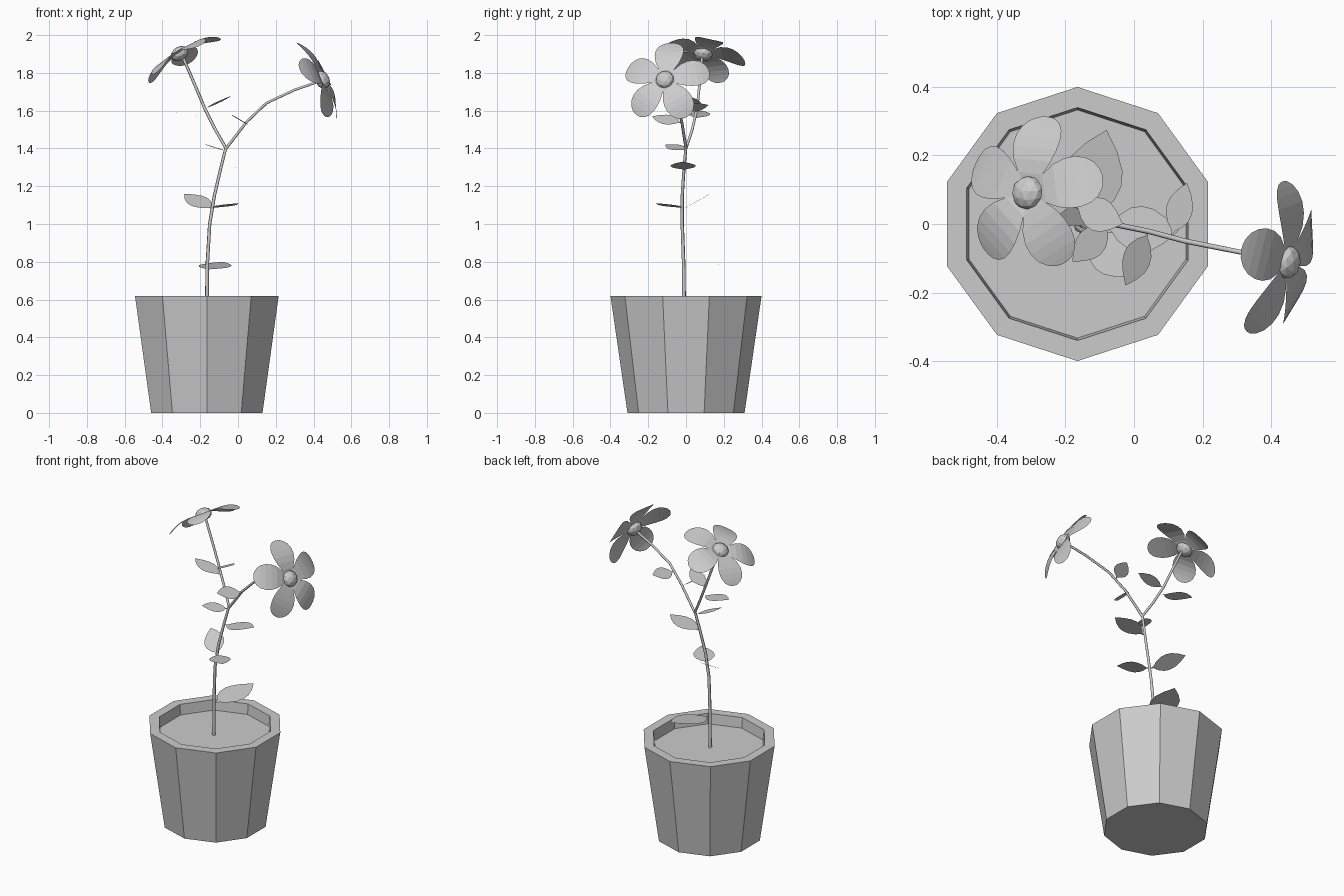
import bpy, bmesh, math
from mathutils import Vector, Matrix

if "Cube" in bpy.data.objects:
    bpy.data.objects.remove(bpy.data.objects["Cube"])


def make(name, verts, faces):
    me = bpy.data.meshes.new(name)
    me.from_pydata([tuple(v) for v in verts], [], faces)
    ob = bpy.data.objects.new(name, me)
    bpy.context.collection.objects.link(ob)
    return ob


def frame(normal, ref):
    """Right-handed axes with z along normal and x close to ref."""
    n = Vector(normal).normalized()
    x = Vector(ref)
    x = (x - n * x.dot(n)).normalized()
    return x, n.cross(x), n


# Ten-sided pot with rim and sunken soil
def pot():
    sides, verts, faces = 10, [], []
    rings = [(0.31, 0), (0.40, 0.62), (0.34, 0.62), (0.333, 0.555)]
    for r, z in rings:
        for i in range(sides):
            a = math.pi / 2 + math.tau * i / sides
            verts.append((-0.165 + r * math.cos(a), r * math.sin(a), z))
    for k in range(len(rings) - 1):
        for i in range(sides):
            j = (i + 1) % sides
            faces.append((k * sides + i, k * sides + j,
                          (k + 1) * sides + j, (k + 1) * sides + i))
    faces.append(tuple(reversed(range(sides))))
    last = (len(rings) - 1) * sides
    faces.append(tuple(range(last, last + sides)))
    make("pot", verts, faces)


# Stems as thin tapered tubes
def stem(name, pts, r0, r1):
    cu = bpy.data.curves.new(name, 'CURVE')
    cu.dimensions = '3D'
    cu.bevel_depth = 1.0
    cu.bevel_resolution = 1
    cu.use_fill_caps = True
    sp = cu.splines.new('POLY')
    sp.points.add(len(pts) - 1)
    for i, p in enumerate(pts):
        sp.points[i].co = (*p, 1)
        sp.points[i].radius = r0 + (r1 - r0) * i / (len(pts) - 1)
    ob = bpy.data.objects.new(name, cu)
    bpy.context.collection.objects.link(ob)
    bpy.ops.object.select_all(action='DESELECT')
    ob.select_set(True)
    bpy.context.view_layer.objects.active = ob
    bpy.ops.object.convert(target='MESH')


# Flat pointed leaf from base to tip
def leaf(name, base, tip, width, normal):
    b, t = Vector(base), Vector(tip)
    d = t - b
    w = Vector(normal).cross(d).normalized() * width / 2
    outline = [(0.1, 0.12), (0.2, 0.55), (0.35, 0.9), (0.5, 1), (0.65, 0.9), (0.82, 0.55)]
    verts = [b] + [b + d * s + w * k for s, k in outline] + [t]
    verts += [b + d * s - w * k for s, k in reversed(outline)]
    make(name, verts, [tuple(reversed(range(len(verts))))])


# Flower: five backward-curling petals and a faceted centre
def flower(name, centre, normal, ref, length, start):
    x, y, n = frame(normal, ref)
    c = Vector(centre)
    widths = [(0.08, 0.018), (0.25, 0.042), (0.42, 0.064), (0.58, 0.075),
              (0.72, 0.076), (0.84, 0.068), (0.93, 0.051), (0.985, 0.028), (1, 0.01)]
    verts, faces = [], []
    for k in range(5):
        a = math.radians(start + 72 * k)
        d = x * math.cos(a) + y * math.sin(a)
        s = n.cross(d)
        first = len(verts)
        for t, w in widths:
            p = c + d * (t * length) + n * (0.085 * t - 0.12 * t * t)
            verts += [p - s * w, p + s * w]
        for i in range(first, first + 2 * len(widths) - 2, 2):
            faces.append((i, i + 2, i + 3, i + 1))
    make(name + "_petals", verts, faces)
    bm = bmesh.new()
    rot = Matrix((x, y, n)).transposed().to_4x4()
    bmesh.ops.create_icosphere(bm, subdivisions=2, radius=0.05,
                               matrix=Matrix.Translation(c + n * 0.008) @ rot
                               @ Matrix.Diagonal((1, 1, 0.75, 1)))
    me = bpy.data.meshes.new(name + "_centre")
    bm.to_mesh(me)
    bm.free()
    bpy.context.collection.objects.link(bpy.data.objects.new(name + "_centre", me))


pot()
stem("main_stem", [(-.165, -.01, .55), (-.163, -.012, .78), (-.15, -.02, 1.0),
                   (-.125, -.02, 1.15), (-.09, -.01, 1.3), (-.063, 0, 1.41)], .01, .008)
stem("left_stem", [(-.063, 0, 1.40), (-.12, .033, 1.5), (-.175, .058, 1.61),
                   (-.23, .072, 1.74), (-.29, .085, 1.88)], .008, .008)
stem("right_stem", [(-.063, 0, 1.40), (.045, -.022, 1.54), (.15, -.05, 1.64),
                    (.30, -.08, 1.71), (.43, -.105, 1.755)], .008, .007)

leaves = [
    ((-.163, -.01, .757), (-.08, .275, .80), .175, (0, -.15, 1)),
    ((-.135, -.015, 1.08), (-.285, .13, 1.16), .12, (0, -.5, .87)),
    ((-.135, -.02, 1.085), (.0, -.155, 1.11), .125, (-.1, .1, 1)),
    ((-.09, -.01, 1.285), (.13, -.02, 1.33), .135, (-.21, 0, 1)),
    ((-.07, 0, 1.39), (-.18, -.11, 1.422), .09, (.25, -.1, 1)),
    ((-.165, .055, 1.56), (-.37, .09, 1.60), .11, (.2, 0, 1)),
    ((-.175, .055, 1.61), (-.033, 0, 1.68), .1, (-.45, .1, 1)),
    ((.042, -.022, 1.535), (-.025, -.18, 1.57), .095, (.55, 0, .85)),
    ((.11, -.035, 1.605), (.155, .12, 1.63), .09, (-.5, 0, .85)),
]
for i, args in enumerate(leaves):
    leaf(f"leaf_{i + 1}", *args)

flower("left_flower", (-.305, .09, 1.895), (-.51, .12, .85), (1, 0, 0), .23, 8)
flower("right_flower", (.44, -.11, 1.76), (.88, -.2, .42), (0, 1, 0), .235, 10)
